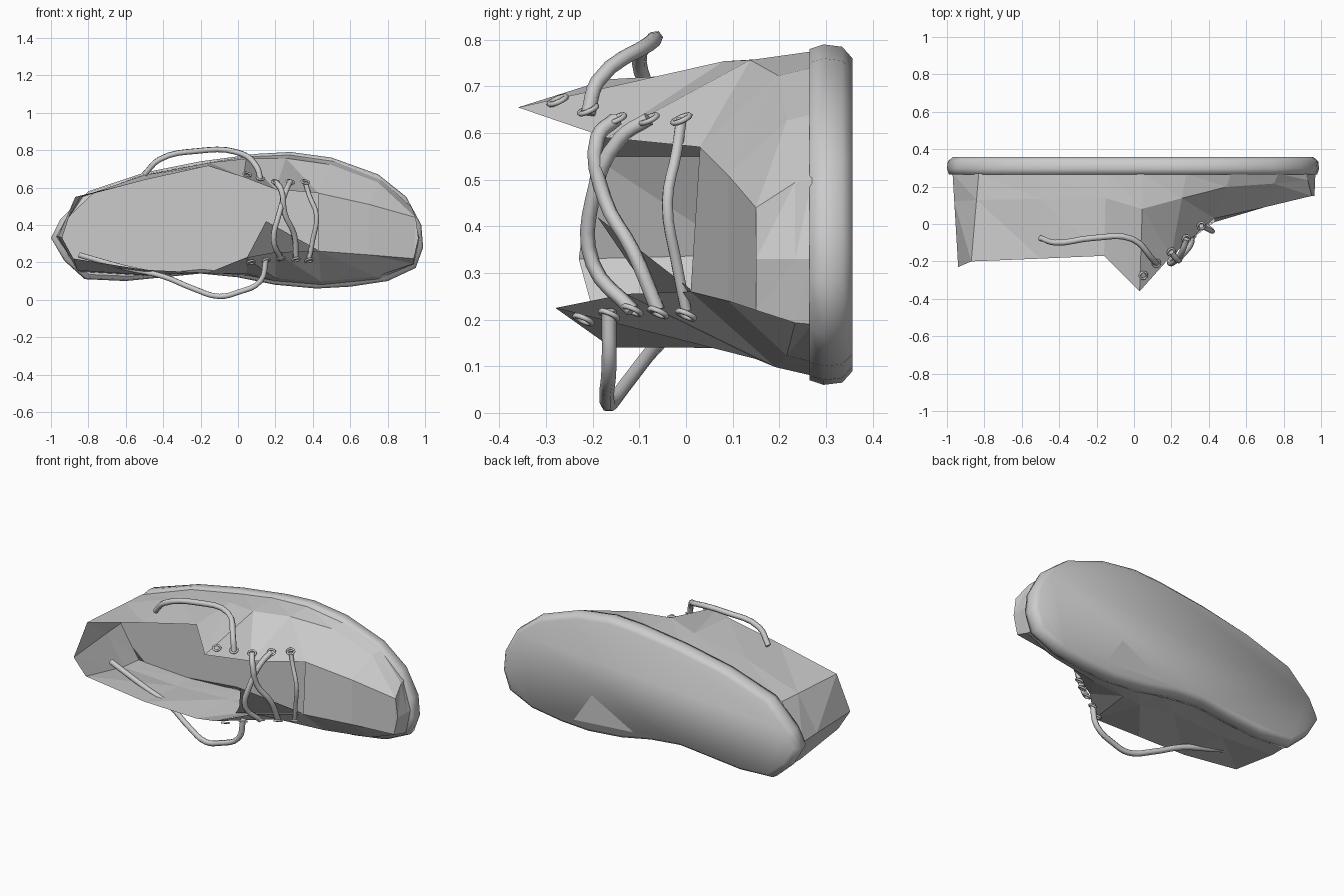
import bpy
import bmesh
from mathutils import Vector

cube = bpy.data.objects.get("Cube")
if cube:
    bpy.data.objects.remove(cube)

grey = bpy.data.materials.new("plain_grey")
grey.use_nodes = True
grey.diffuse_color = (0.6, 0.6, 0.6, 1)
grey.node_tree.nodes["Principled BSDF"].inputs["Base Color"].default_value = (0.6, 0.6, 0.6, 1)


def make_mesh(name, verts, faces, smooth=False, close=False):
    mesh = bpy.data.meshes.new(name)
    mesh.from_pydata(verts, [], faces)
    if close:
        bm = bmesh.new()
        bm.from_mesh(mesh)
        bmesh.ops.recalc_face_normals(bm, faces=bm.faces)
        bm.to_mesh(mesh)
        bm.free()
    mesh.materials.append(grey)
    for poly in mesh.polygons:
        poly.use_smooth = smooth
    obj = bpy.data.objects.new(name, mesh)
    bpy.context.collection.objects.link(obj)
    return obj


def make_lace(name, points, radius=0.016):
    curve = bpy.data.curves.new(name, "CURVE")
    curve.dimensions = "3D"
    curve.bevel_depth = radius
    curve.bevel_resolution = 1
    curve.resolution_u = 4
    curve.use_fill_caps = True
    spline = curve.splines.new("BEZIER")
    spline.bezier_points.add(len(points) - 1)
    for knot, co in zip(spline.bezier_points, points):
        knot.co = co
        knot.handle_left_type = knot.handle_right_type = "AUTO"
    curve.materials.append(grey)
    obj = bpy.data.objects.new(name, curve)
    bpy.context.collection.objects.link(obj)


# Sole: outline (x, z), stacked in rings along y with a rounded edge
outline = [(-1, .33), (-.95, .43), (-.8, .58), (-.5, .68), (-.2, .74), (.1, .78), (.28, .79),
           (.5, .76), (.75, .67), (.9, .55), (.98, .4), (.99, .28), (.95, .17), (.8, .1),
           (.6, .07), (.42, .06), (.2, .08), (0, .12), (-.2, .14), (-.4, .12), (-.6, .1),
           (-.82, .11), (-.93, .21)]
count = len(outline)


def ring(y, inset):
    return [(x * (1 - inset), y, .42 + (z - .42) * (1 - inset / .37)) for x, z in outline]


levels = [(.265, .01), (.295, 0), (.335, .005), (.357, .03)]
verts = [v for y, inset in levels for v in ring(y, inset)]
faces = [list(range(count)), [count * (len(levels) - 1) + i for i in range(count)]]
for row in range(len(levels) - 1):
    for i in range(count):
        j = (i + 1) % count
        faces.append([row * count + i, row * count + j,
                      (row + 1) * count + j, (row + 1) * count + i])
make_mesh("sole", verts, faces, smooth=True, close=True)

# Flat insole and the flat patch under the arch
insole = ring(.262, .03)
make_mesh("insole", insole, [list(reversed(range(count)))])
make_mesh("arch_patch", [(.5, .36, .12), (.1, .36, .15), (.38, .36, .3)], [[0, 2, 1]])

# Upper: each station joins a base point (x, z) to a rim point (x, y, z)
stations = [
    (-.97, .34, -.94, -.23, .33), (-.83, .55, -.87, -.2, .55), (-.5, .67, -.5, -.185, .64),
    (-.15, .735, -.16, -.17, .715), (.05, .765, .03, -.36, .655), (.28, .775, .2, -.17, .59),
    (.52, .74, .43, .03, .57), (.77, .64, .7, .09, .51), (.92, .5, .95, .15, .44),
    (.97, .33, .965, .15, .33), (.94, .19, .94, .15, .22), (.75, .11, .7, .09, .24),
    (.45, .08, .43, .01, .26), (.2, .1, .2, -.13, .255), (.05, .13, .04, -.28, .225),
    (-.15, .145, -.17, -.16, .14), (-.5, .13, -.5, -.18, .16), (-.85, .15, -.88, -.2, .22),
]
n = len(stations)
base = [Vector((bx, .27, bz)) for bx, bz, *_ in stations]
rim = [Vector(s[2:]) for s in stations]
bulge = [Vector((b.x + (r.x - b.x) * .3, b.y + (r.y - b.y) * .3, b.z + (r.z - b.z) * .1))
         for b, r in zip(base, rim)]
faces = []
for row in range(2):
    for i in range(n):
        j = (i + 1) % n
        a, b, c, d = row * n + i, (row + 1) * n + i, (row + 1) * n + j, row * n + j
        faces += [[a, b, c], [a, c, d]]
# Vamp closes the toe between the two ends of the throat
top = 2 * n
faces += [[top + k for k in quad] for quad in ([12, 11, 7, 6], [11, 10, 8, 7], [10, 9, 8])]
make_mesh("upper", base + bulge + rim, faces)

# Tongue folded inside the throat
make_mesh("tongue", [(.43, .01, .265), (.15, -.19, .42), (.05, -.06, .23), (-.03, .02, .14)],
          [[0, 1, 2], [0, 2, 3]])

# Eyelets, five along each flap
upper_holes = [(.05, -.275, .67), (.12, -.21, .65), (.2, -.15, .63), (.28, -.08, .63), (.36, -.01, .63)]
lower_holes = [(.07, -.22, .2), (.15, -.165, .21), (.23, -.115, .22), (.31, -.06, .215), (.38, 0, .21)]
for side, holes, normal in (("upper", upper_holes, (.2, -.4, .9)),
                            ("lower", lower_holes, (.2, -.4, -.9))):
    for i, spot in enumerate(holes):
        bpy.ops.mesh.primitive_torus_add(
            major_segments=12, minor_segments=6, major_radius=.02, minor_radius=.006,
            location=spot, rotation=Vector(normal).to_track_quat("Z", "Y").to_euler())
        eyelet = bpy.context.object
        eyelet.name = f"{side}_eyelet_{i + 1}"
        eyelet.data.materials.append(grey)
        bpy.ops.object.shade_smooth()

# Laces: two loose ends and three crossings
make_lace("upper_loose_lace", [
    (.12, -.21, .64), (.1, -.19, .71), (-.01, -.08, .79), (-.22, -.075, .795),
    (-.42, -.1, .75), (-.5, -.075, .67)])
make_lace("lower_loose_lace", [
    (.15, -.165, .22), (.12, -.165, .1), (0, -.17, .04), (-.1, -.165, .018),
    (-.24, -.13, .06), (-.4, -.08, .125), (-.6, -.04, .17), (-.85, 0, .24)])
make_lace("first_crossing", [
    (.2, -.15, .63), (.23, -.19, .59), (.25, -.175, .46), (.3, -.115, .35), (.31, -.06, .22)])
make_lace("second_crossing", [
    (.28, -.08, .63), (.26, -.14, .59), (.22, -.2, .46), (.19, -.2, .32), (.23, -.115, .22)])
make_lace("third_crossing", [
    (.36, -.01, .63), (.38, -.02, .56), (.42, -.04, .45), (.4, -.02, .32), (.38, 0, .22)], .013)
